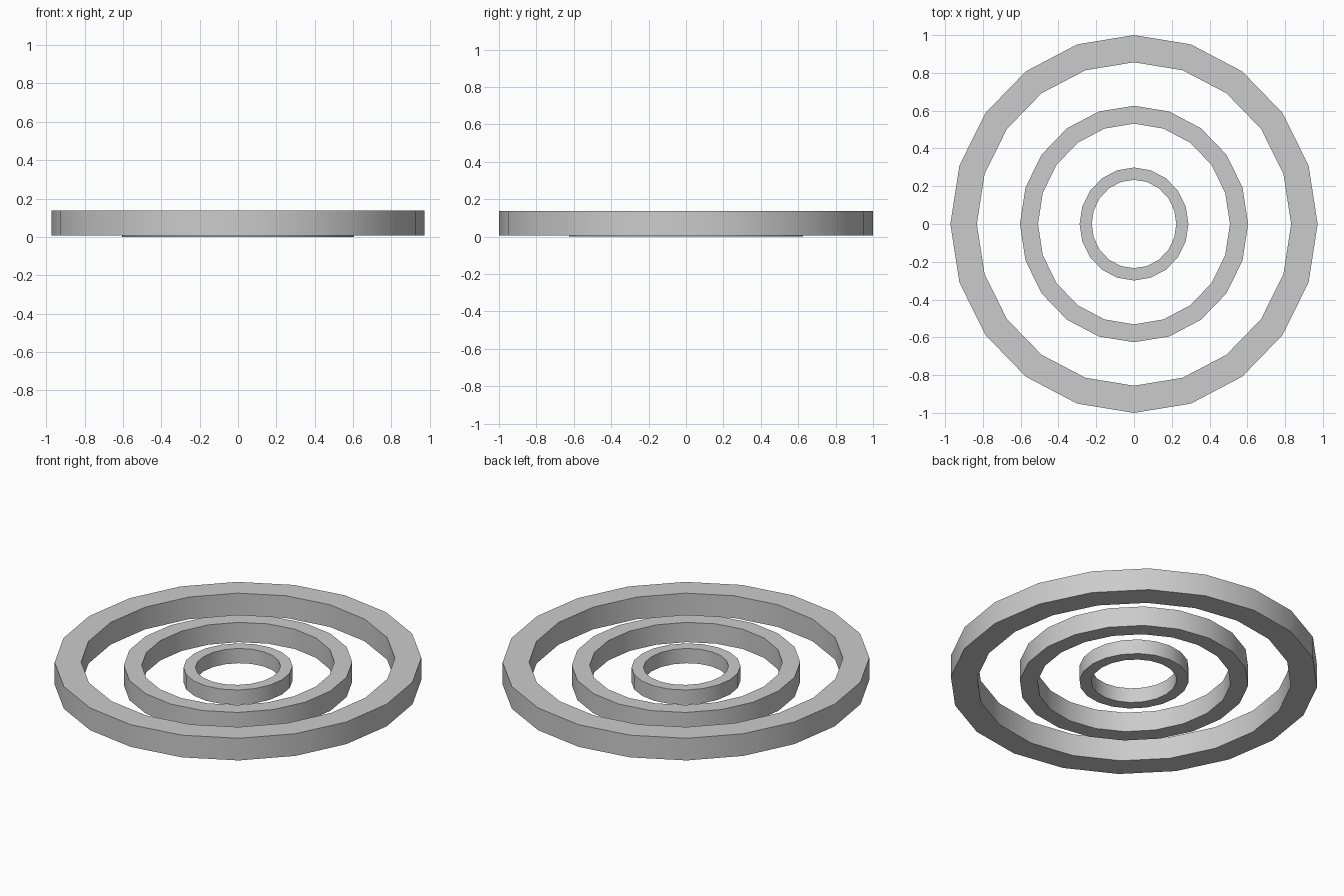
import bpy, bmesh
from math import sin, cos, tau

if "Cube" in bpy.data.objects:
    bpy.data.objects.remove(bpy.data.objects["Cube"])

SIDES = 20


def ring(name, outer, inner, z0, z1):
    """Slightly oval flat band with a rectangular section."""
    bm = bmesh.new()
    section = [(outer, z0), (outer, z1), (inner, z1), (inner, z0)]
    loops = []
    for i in range(SIDES):
        a = tau * i / SIDES
        loops.append([bm.verts.new((r[0] * cos(a), r[1] * sin(a), z)) for r, z in section])
    for i in range(SIDES):
        p, q = loops[i], loops[(i + 1) % SIDES]
        for k in range(4):
            m = (k + 1) % 4
            bm.faces.new((p[k], q[k], q[m], p[m]))
    bmesh.ops.recalc_face_normals(bm, faces=bm.faces)
    mesh = bpy.data.meshes.new(name)
    bm.to_mesh(mesh)
    bm.free()
    obj = bpy.data.objects.new(name, mesh)
    bpy.context.collection.objects.link(obj)
    bpy.ops.object.select_all(action='DESELECT')
    obj.select_set(True)
    bpy.context.view_layer.objects.active = obj
    bpy.ops.object.shade_smooth_by_angle()


# Three concentric rings, shrinking in height towards the centre
ring("outer_ring", (0.972, 1.0), (0.832, 0.856), 0.007, 0.138)
ring("middle_ring", (0.604, 0.626), (0.508, 0.531), 0.0, 0.117)
ring("inner_ring", (0.288, 0.299), (0.224, 0.234), 0.012, 0.099)
